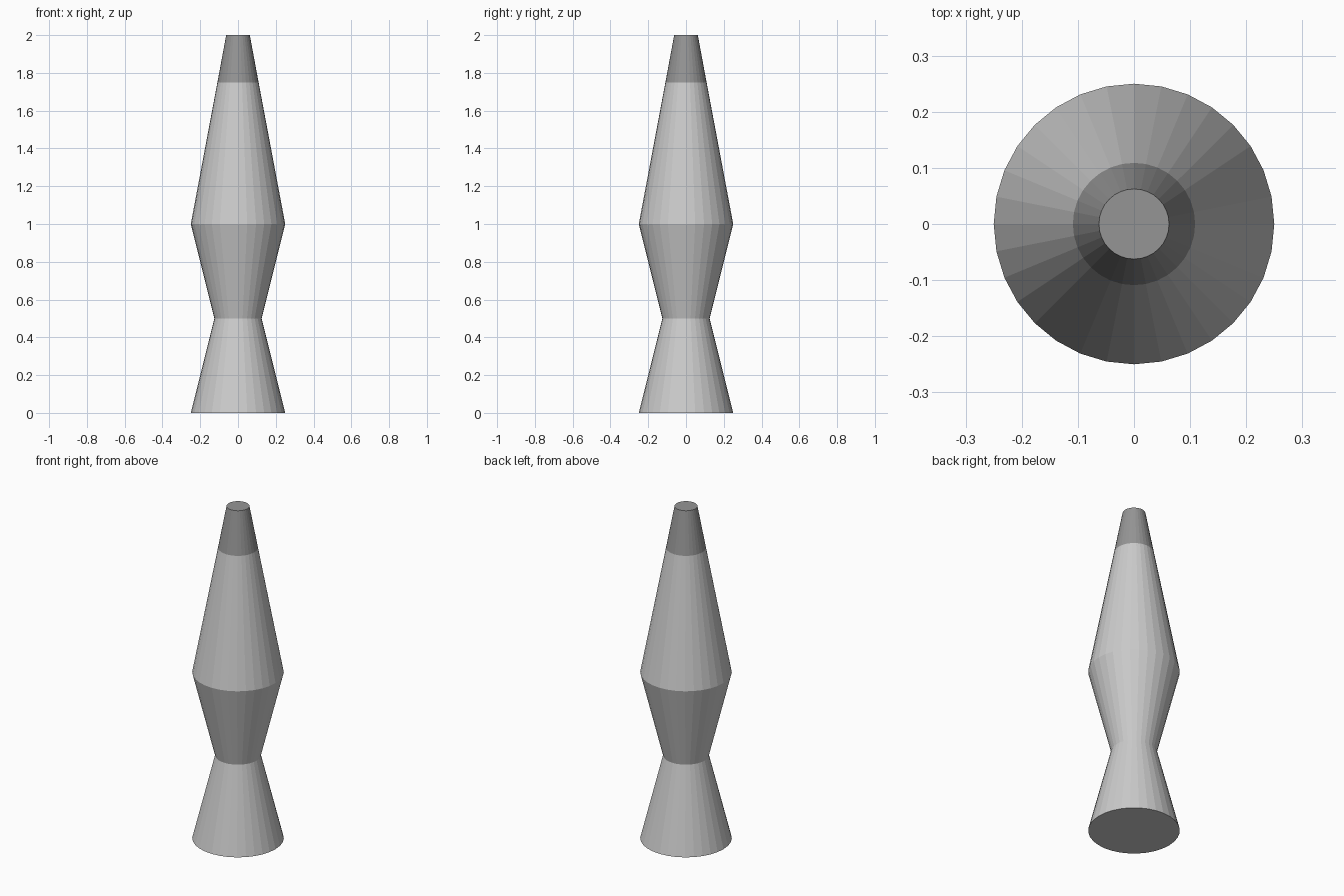
import bpy, bmesh
from math import cos, sin, tau

if "Cube" in bpy.data.objects:
    bpy.data.objects.remove(bpy.data.objects["Cube"])

SIDES = 32


def lathe(name, profile, cap_bottom=False, cap_top=False):
    """Flat-shaded turned part from (radius, height) points, listed bottom to top."""
    bm = bmesh.new()
    rings = [[bm.verts.new((r * cos(tau * i / SIDES), r * sin(tau * i / SIDES), z))
              for i in range(SIDES)] for r, z in profile]
    for low, high in zip(rings, rings[1:]):
        for i in range(SIDES):
            j = (i + 1) % SIDES
            bm.faces.new((low[i], low[j], high[j], high[i]))
    if cap_bottom:
        bm.faces.new(rings[0][::-1])
    if cap_top:
        bm.faces.new(rings[-1])
    mesh = bpy.data.meshes.new(name)
    bm.to_mesh(mesh)
    bm.free()
    obj = bpy.data.objects.new(name, mesh)
    bpy.context.collection.objects.link(obj)
    return obj


# Hourglass stand
lathe("lamp_base", [(0.25, 0), (0.125, 0.5), (0.25, 1.0)], cap_bottom=True)

# Tapered glass vessel
lathe("glass_vessel", [(0.25, 1.0), (0.109, 1.75)])

# Darker lid continuing the taper
lid = lathe("lid", [(0.109, 1.75), (0.0625, 2.0)], cap_top=True)
dark = bpy.data.materials.new("dark_grey")
dark.diffuse_color = (0.3, 0.3, 0.3, 1)
dark.use_nodes = True
dark.node_tree.nodes["Principled BSDF"].inputs["Base Color"].default_value = dark.diffuse_color
lid.data.materials.append(dark)
